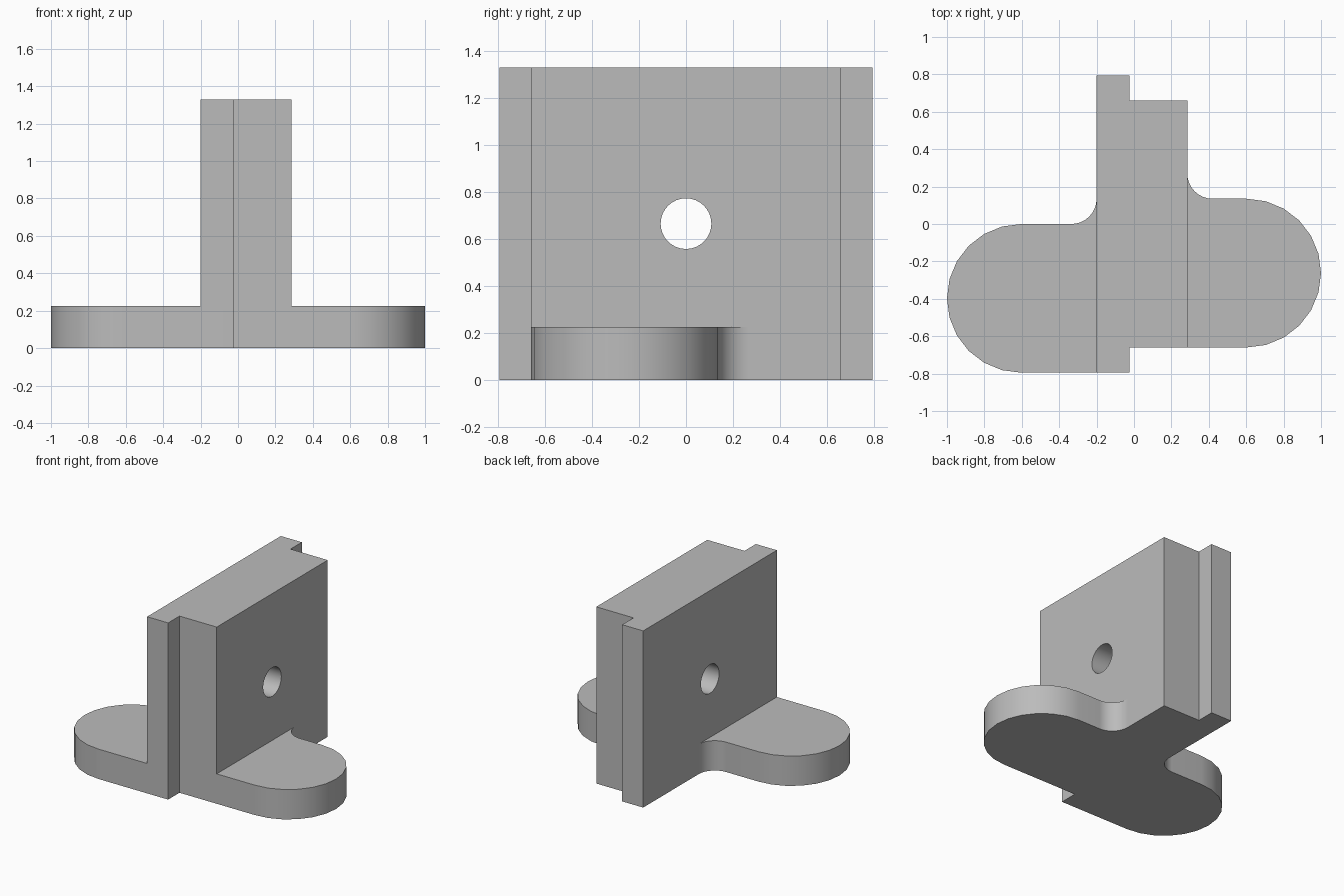
import bpy
import bmesh
from math import sin, cos, pi, radians

if "Cube" in bpy.data.objects:
    bpy.data.objects.remove(bpy.data.objects["Cube"], do_unlink=True)

# Main dimensions
LEFT, STEP, RIGHT = -0.2, -0.025, 0.285      # wall thickness and its rebate
LONG, SHORT = 0.795, 0.66                    # half lengths of the two wall layers
HEIGHT, FOOT = 1.33, 0.225
FILLET, ROUND, END = 0.135, 0.3975, 0.6025   # fillet radius, tab radius, tab centre
HOLE_RADIUS, HOLE_Z = 0.108, 0.665

# Single flat colour
grey = bpy.data.materials.new("plain grey")
grey.use_nodes = True
colour = (0.5, 0.5, 0.5, 1)
grey.diffuse_color = colour
grey.node_tree.nodes["Principled BSDF"].inputs["Base Color"].default_value = colour


def arc(cx, cy, radius, start, end, steps):
    angles = [radians(start + (end - start) * i / steps) for i in range(steps + 1)]
    return [(cx + radius * cos(a), cy + radius * sin(a)) for a in angles]


bm = bmesh.new()


def footprint(points):
    verts = [bm.verts.new((x, y, 0)) for x, y in points]
    return bm.faces.new(verts)


# Wall footprint, with corners where the tabs join it
tab_top = 2 * ROUND - SHORT
core = footprint([
    (LEFT, -LONG), (STEP, -LONG), (STEP, -SHORT), (RIGHT, -SHORT),
    (RIGHT, tab_top + FILLET), (RIGHT, SHORT), (STEP, SHORT),
    (STEP, LONG), (LEFT, LONG), (LEFT, FILLET)])

# Rounded tabs, each with a fillet behind
footprint([(RIGHT, -SHORT)]
          + arc(END, ROUND - SHORT, ROUND, -90, 90, 12)
          + arc(RIGHT + FILLET, tab_top + FILLET, FILLET, 270, 180, 8))
footprint([(LEFT, -LONG)]
          + arc(LEFT - FILLET, FILLET, FILLET, 0, -90, 8)
          + arc(-END, ROUND - LONG, ROUND, 90, 270, 12))
bmesh.ops.remove_doubles(bm, verts=bm.verts[:], dist=0.0005)


def raise_faces(faces, height):
    result = bmesh.ops.extrude_face_region(bm, geom=faces, use_keep_orig=False)
    verts = [g for g in result["geom"] if isinstance(g, bmesh.types.BMVert)]
    bmesh.ops.translate(bm, verts=verts, vec=(0, 0, height))
    return [g for g in result["geom"] if isinstance(g, bmesh.types.BMFace)]


# Raise the whole foot, then the wall alone, keeping the underside
bottom = bm.faces[:]
result = bmesh.ops.duplicate(bm, geom=bottom)
underside = [g for g in result["geom"] if isinstance(g, bmesh.types.BMFace)]
tops = raise_faces(bottom, FOOT)
wall_top = min(tops, key=lambda f: abs(f.calc_center_median().x))
raise_faces([wall_top], HEIGHT - FOOT)
bmesh.ops.remove_doubles(bm, verts=bm.verts[:], dist=0.0005)
bmesh.ops.recalc_face_normals(bm, faces=bm.faces[:])
bmesh.ops.dissolve_limit(bm, angle_limit=radians(1), verts=bm.verts[:], edges=bm.edges[:])

mesh = bpy.data.meshes.new("bracket")
bm.to_mesh(mesh)
bm.free()
mesh.materials.append(grey)
bracket = bpy.data.objects.new("bracket", mesh)
bpy.context.collection.objects.link(bracket)

# Round hole through the wall
bpy.ops.mesh.primitive_cylinder_add(
    vertices=32, radius=HOLE_RADIUS, depth=1.5,
    location=(0, 0, HOLE_Z), rotation=(0, pi / 2, 0))
cutter = bpy.context.object
cutter.name = "hole_cutter"
cutter.hide_render = True
cutter.data.materials.append(grey)

bpy.ops.object.select_all(action="DESELECT")
bracket.select_set(True)
bpy.context.view_layer.objects.active = bracket
cut = bracket.modifiers.new("hole", "BOOLEAN")
cut.operation = "DIFFERENCE"
cut.solver = "EXACT"
cut.object = cutter
bpy.ops.object.modifier_apply(modifier=cut.name)
bpy.data.objects.remove(cutter, do_unlink=True)

# Smooth rounds, flat planes, crisp corners
bpy.ops.object.shade_smooth_by_angle(angle=radians(30))
weighted = bracket.modifiers.new("flat planes", "WEIGHTED_NORMAL")
weighted.keep_sharp = True
